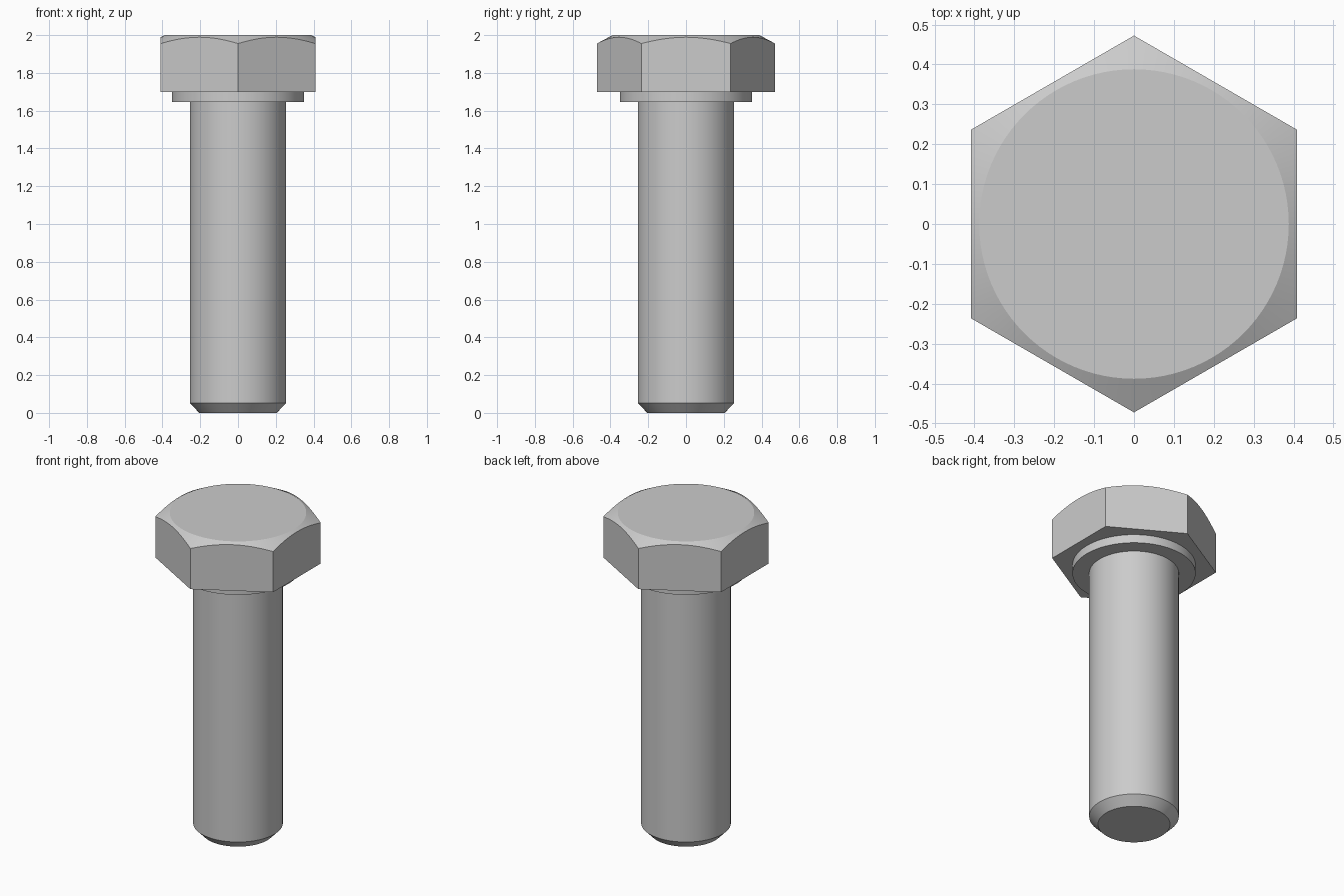
import bpy, bmesh, math

cube = bpy.data.objects.get("Cube")
if cube:
    bpy.data.objects.remove(cube, do_unlink=True)

STEPS = 96            # divisible by six so the hexagon corners are exact
APOTHEM = 0.409       # half the width across the flats
TOP_RADIUS = 0.388    # flat circle on top of the head
SLOPE = math.tan(math.radians(28))

steel = bpy.data.materials.new("grey steel")
steel.use_nodes = True
colour = (0.6, 0.6, 0.6, 1)
steel.diffuse_color = colour
steel.node_tree.nodes["Principled BSDF"].inputs["Base Color"].default_value = colour


def hex_radius(angle):
    """Distance to a hexagon whose flats face +x and -x."""
    third = math.pi / 3
    return APOTHEM / math.cos((angle + third / 2) % third - third / 2)


def ringed_solid(name, rings):
    """Closed solid from rings, each a function of angle giving (radius, z)."""
    bm = bmesh.new()
    angles = [math.tau * i / STEPS for i in range(STEPS)]
    loops = []
    for ring in rings:
        points = [(a, *ring(a)) for a in angles]
        loops.append([bm.verts.new((r * math.cos(a), r * math.sin(a), z)) for a, r, z in points])
    for low, high in zip(loops, loops[1:]):
        for i in range(STEPS):
            j = (i + 1) % STEPS
            bm.faces.new((low[i], low[j], high[j], high[i]))
    bm.faces.new(reversed(loops[0]))
    bm.faces.new(loops[-1])
    bmesh.ops.recalc_face_normals(bm, faces=bm.faces)
    mesh = bpy.data.meshes.new(name)
    bm.to_mesh(mesh)
    bm.free()
    obj = bpy.data.objects.new(name, mesh)
    bpy.context.collection.objects.link(obj)
    mesh.materials.append(steel)
    bpy.ops.object.select_all(action="DESELECT")
    obj.select_set(True)
    bpy.context.view_layer.objects.active = obj
    bpy.ops.object.shade_smooth_by_angle(angle=math.radians(15))
    return obj


def circle(radius, z):
    return lambda a: (radius, z)


# Shank with a chamfered tip
ringed_solid("shank", [circle(0.205, 0), circle(0.255, 0.052), circle(0.255, 1.65)])

# Washer face under the head
ringed_solid("washer_face", [circle(0.35, 1.647), circle(0.35, 1.7)])

# Hexagonal head, its corners cut by a shallow cone
ringed_solid("hex_head", [
    lambda a: (hex_radius(a), 1.7),
    lambda a: (hex_radius(a), 2 - (hex_radius(a) - TOP_RADIUS) * SLOPE),
    circle(TOP_RADIUS, 2),
])
